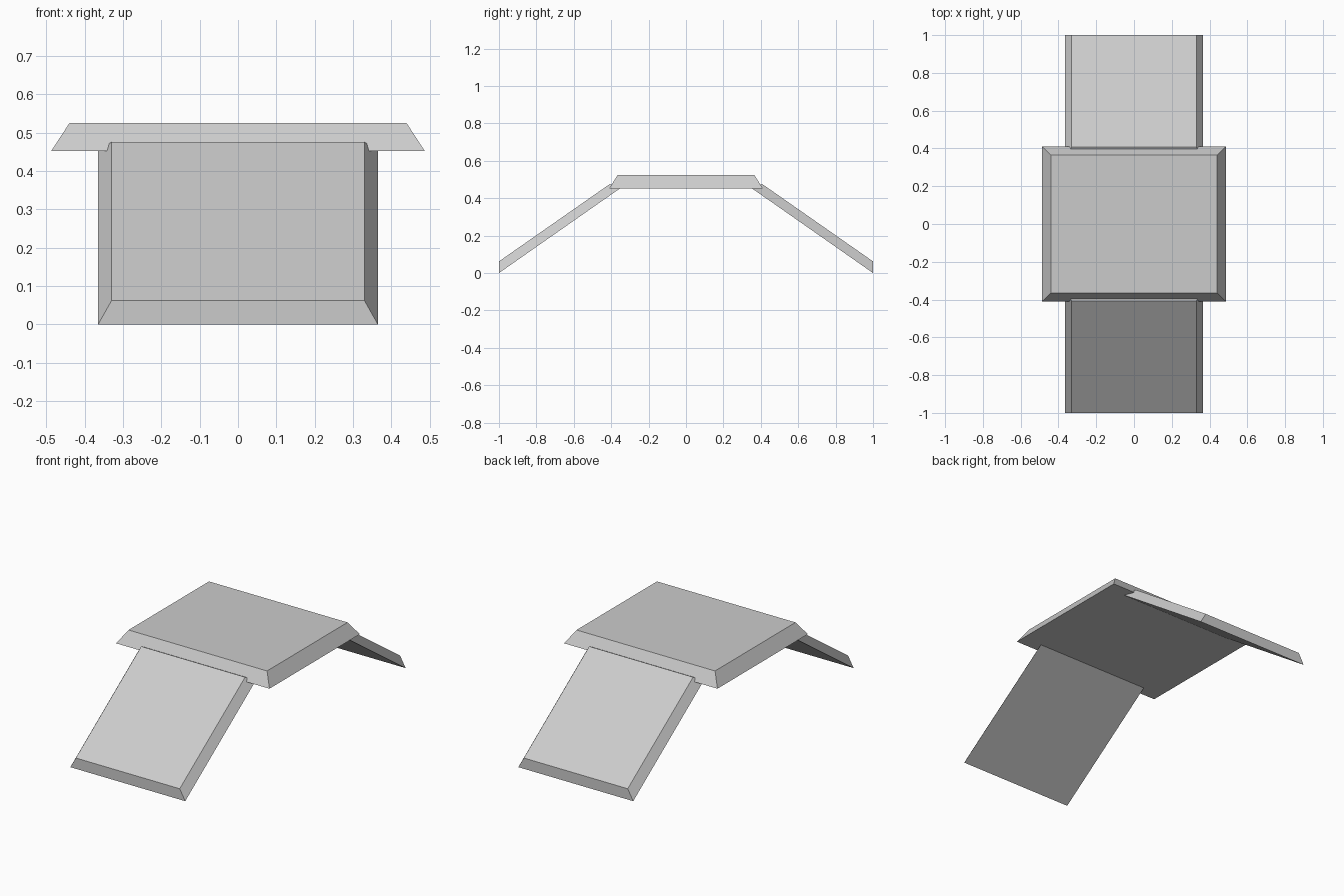
import bpy, bmesh
from mathutils import Vector

cube = bpy.data.objects.get("Cube")
if cube:
    bpy.data.objects.remove(cube, do_unlink=True)

grey = bpy.data.materials.new("plain_grey")
grey.use_nodes = True
colour = (0.6, 0.6, 0.6, 1)
grey.diffuse_color = colour
grey.node_tree.nodes["Principled BSDF"].inputs["Base Color"].default_value = colour


def bevelled_plate(name, lower, upper):
    """Flat-faced plate lofted between two four-cornered rings."""
    bm = bmesh.new()
    low = [bm.verts.new(p) for p in lower]
    high = [bm.verts.new(p) for p in upper]
    bm.faces.new(low)
    bm.faces.new(high)
    for i in range(4):
        j = (i + 1) % 4
        bm.faces.new((low[i], low[j], high[j], high[i]))
    bmesh.ops.recalc_face_normals(bm, faces=bm.faces)
    mesh = bpy.data.meshes.new(name)
    bm.to_mesh(mesh)
    bm.free()
    mesh.materials.append(grey)
    obj = bpy.data.objects.new(name, mesh)
    bpy.context.collection.objects.link(obj)


def ring(half_width, start, end):
    """Rectangle across x, running between two (y, z) points."""
    corners = ((-1, start), (1, start), (1, end), (-1, end))
    return [Vector((side * half_width, *point)) for side, point in corners]


# Raised platform with sloping edges
bevelled_plate("platform",
               ring(0.487, (-0.41, 0.453), (0.41, 0.453)),
               ring(0.44, (-0.365, 0.525), (0.365, 0.525)))

# Matching ramps, front and back
for name, side in (("front_ramp", -1), ("back_ramp", 1)):
    bevelled_plate(name,
                   ring(0.365, (side, 0), (side * 0.352, 0.453)),
                   ring(0.33, (side, 0.062), (side * 0.407, 0.476)))
